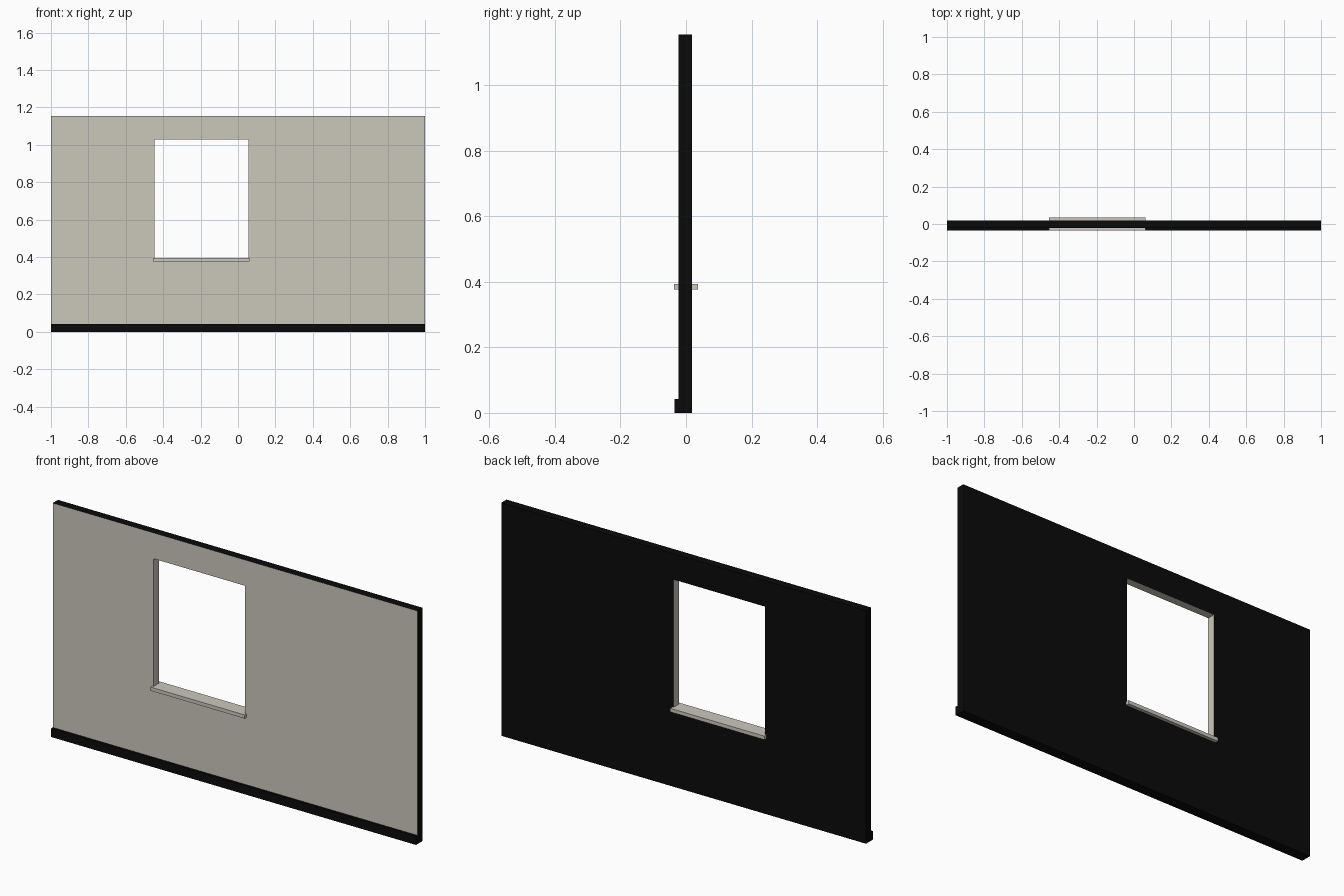
import bpy, bmesh

if "Cube" in bpy.data.objects:
    bpy.data.objects.remove(bpy.data.objects["Cube"])


def material(name, rgb):
    m = bpy.data.materials.new(name)
    m.diffuse_color = (*rgb, 1)
    m.use_nodes = True
    m.node_tree.nodes["Principled BSDF"].inputs["Base Color"].default_value = m.diffuse_color
    return m


BEIGE = material("warm beige plaster", (0.60, 0.575, 0.50))
BLACK = material("near black", (0.003, 0.003, 0.003))


def finish(name, bm, mats):
    bmesh.ops.recalc_face_normals(bm, faces=bm.faces)
    me = bpy.data.meshes.new(name)
    bm.to_mesh(me)
    bm.free()
    for m in mats:
        me.materials.append(m)
    ob = bpy.data.objects.new(name, me)
    bpy.context.collection.objects.link(ob)
    return ob


def box(name, lo, hi, mat):
    bm = bmesh.new()
    bmesh.ops.create_cube(bm, size=1)
    for v in bm.verts:
        v.co = [lo[i] if v.co[i] < 0 else hi[i] for i in range(3)]
    return finish(name, bm, [mat])


def rect(bm, x0, x1, z0, z1, y):
    return [bm.verts.new((x, y, z)) for x, z in
            ((x0, z0), (x1, z0), (x1, z1), (x0, z1))]


# Wall with window opening: beige front and reveals, black back and outer edges
FRONT, BACK = -0.0225, 0.0185
OUTER = (-1, 1, 0, 1.155)
HOLE = (-0.447, 0.055, 0.38, 1.027)
bm = bmesh.new()
of, ob_ = rect(bm, *OUTER, FRONT), rect(bm, *OUTER, BACK)
hf, hb = rect(bm, *HOLE, FRONT), rect(bm, *HOLE, BACK)
for a, b, index in ((of, hf, 0), (ob_, hb, 1), (of, ob_, 1), (hf, hb, 0)):
    for i in range(4):
        j = (i + 1) % 4
        f = bm.faces.new((a[i], a[j], b[j], b[i]))
        f.material_index = index
finish("wall", bm, [BEIGE, BLACK])

# Baseboard along the front
box("baseboard", (-1, -0.0345, 0), (1, FRONT + 0.002, 0.043), BLACK)

# Window sill through the opening
box("window_sill", (-0.455, -0.036, 0.376), (0.062, 0.036, 0.394), BEIGE)
